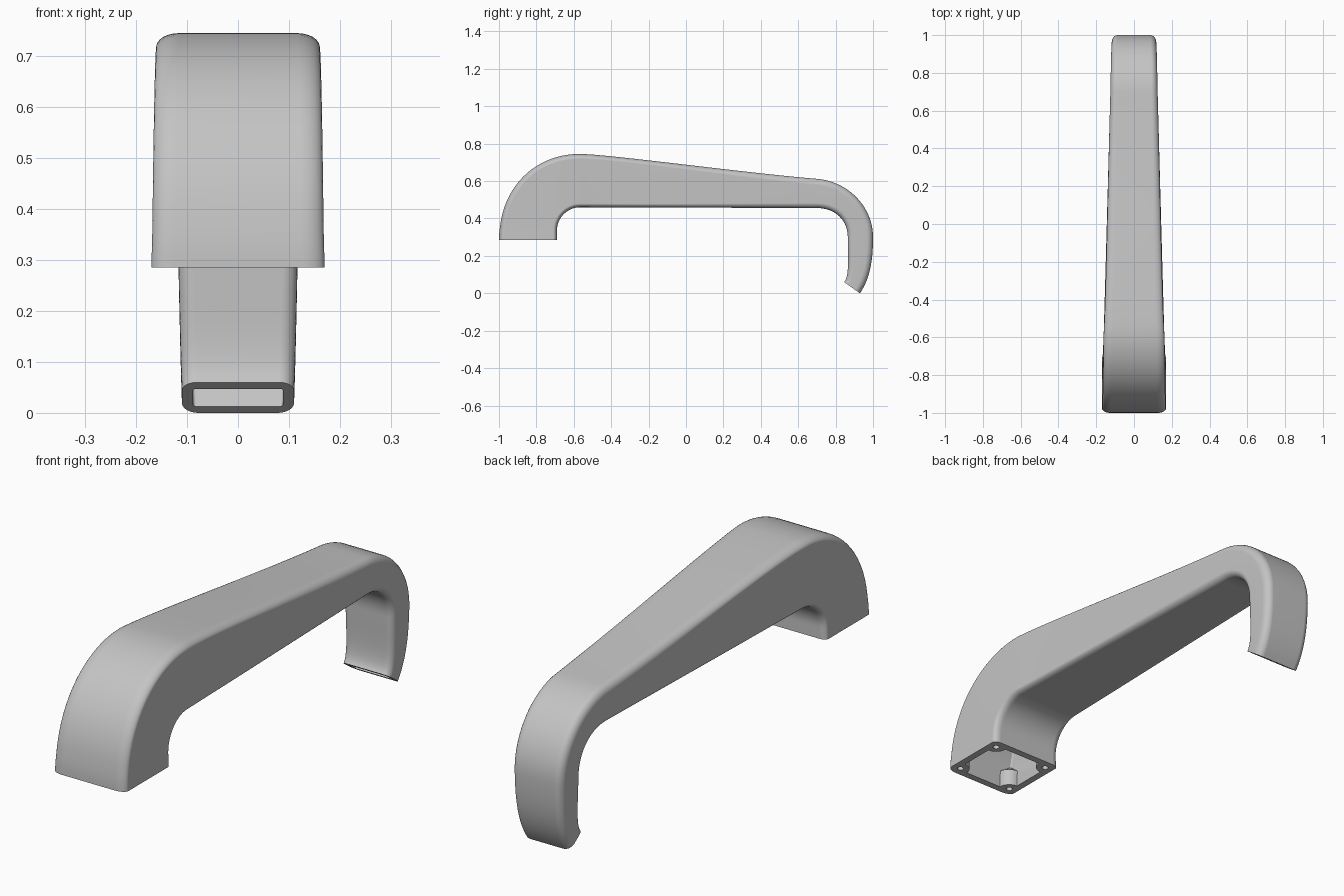
import bpy, bmesh, math
from mathutils import Vector

if "Cube" in bpy.data.objects:
    bpy.data.objects.remove(bpy.data.objects["Cube"], do_unlink=True)

grey = bpy.data.materials.new("light_grey")
grey.use_nodes = True
colour = (0.55, 0.55, 0.55, 1)
grey.diffuse_color = colour
grey.node_tree.nodes["Principled BSDF"].inputs["Base Color"].default_value = colour

BASE_Z = 0.285
ARC = 6   # segments per rounded corner


def bezier(points, t):
    a, b, c, d = (Vector(p) for p in points)
    s = 1 - t
    return a * s**3 + b * 3 * s * s * t + c * 3 * s * t * t + d * t**3


# Each stretch: outer curve, inner curve, (start, end) half widths, steps
STRETCHES = [
    # mounting foot
    ([(-1, BASE_Z), (-1, .31), (-.998, .335), (-.994, .36)],
     [(-.69, BASE_Z), (-.69, .302), (-.69, .318), (-.69, .335)], (.17, .168), 4),
    # front bend
    ([(-.994, .36), (-.965, .6), (-.78, .745), (-.57, .745)],
     [(-.69, .335), (-.69, .404), (-.634, .46), (-.565, .46)], (.168, .16), 20),
    # tapering grip
    ([(-.57, .745), (-.42, .745), (.3, .645), (.7, .612)],
     [(-.565, .46), (-.15, .459), (.28, .457), (.7, .456)], (.16, .125), 24),
    # rear bend
    ([(.7, .612), (.87, .598), (1, .46), (1, .3)],
     [(.7, .456), (.8, .455), (.865, .39), (.865, .3)], (.125, .117), 20),
    # tail
    ([(1, .3), (1, .18), (.985, .08), (.93, 0)],
     [(.865, .3), (.865, .2), (.875, .09), (.845, .06)], (.117, .11), 14),
]


def stations():
    """Yield (outer point, inner point, half width, stretch index, t)."""
    for i, (outer, inner, (w0, w1), steps) in enumerate(STRETCHES):
        for k in range(0 if i == 0 else 1, steps + 1):
            t = k / steps
            yield bezier(outer, t), bezier(inner, t), w0 + (w1 - w0) * t, i, t


def ring(bm, outer, inner, half, inset, near, far, notch=False):
    """Rounded section; near and far are corner radii at the inner and outer edge."""
    depth = (outer - inner).length
    along = (outer - inner) / depth
    verts = []
    for sx, top in ((1, 0), (1, 1), (-1, 1), (-1, 0)):
        rx, rd = far if top else near
        sd = 1 if top else -1
        cx = sx * (half - inset)
        cd = depth - inset if top else inset
        for k in range(ARC + 1):
            # Traverse corners in one rotational direction
            a = math.pi / 2 * (k / ARC if sx * sd > 0 else 1 - k / ARC)
            if notch:
                u, v = math.sin(a), math.cos(a)
            else:
                u, v = 1 - math.cos(a), 1 - math.sin(a)
            x, d = cx - sx * rx * u, cd - sd * rd * v
            p = inner + along * d
            verts.append(bm.verts.new((x, p.x, p.y)))
    return verts


def bridge(bm, a, b):
    n = len(a)
    for k in range(n):
        j = (k + 1) % n
        bm.faces.new((a[k], a[j], b[j], b[k]))


# Hollow handle body: outer skin, cavity skin and the two end rims
bm = bmesh.new()
skins, cavities = [], []
for outer, inner, half, i, t in stations():
    f = min(1, max(0, (outer.x + 0.6) / 1.4))   # foot-to-tail blend
    far = (.045 - .013 * f, .026 + .008 * f)
    near = (.03, .02 + .008 * f)
    skins.append(ring(bm, outer, inner, half, 0, near, far))
    boss = i == 0
    wall = .03 if boss else .022
    r = (.05, .05) if boss else (.006, .006)
    cavities.append(ring(bm, outer, inner, half, wall, r, r, boss))
for skin in (skins, cavities):
    for a, b in zip(skin, skin[1:]):
        bridge(bm, a, b)
for end in (0, -1):
    bridge(bm, skins[end], cavities[end])
bmesh.ops.recalc_face_normals(bm, faces=bm.faces)
mesh = bpy.data.meshes.new("handle_body")
bm.to_mesh(mesh)
bm.free()
mesh.materials.append(grey)
body = bpy.data.objects.new("handle_body", mesh)
bpy.context.collection.objects.link(body)

# Screw holes in the foot corners
bm = bmesh.new()
for x in (-.132, .132):
    for y in (-.96, -.73):
        made = bmesh.ops.create_cone(bm, cap_ends=True, segments=20,
                                     radius1=.013, radius2=.013, depth=.1)
        bmesh.ops.translate(bm, verts=made["verts"], vec=(x, y, BASE_Z))
mesh = bpy.data.meshes.new("screw_hole_cutter")
bm.to_mesh(mesh)
bm.free()
mesh.materials.append(grey)
cutter = bpy.data.objects.new("screw_hole_cutter", mesh)
bpy.context.collection.objects.link(cutter)
cutter.hide_render = True

bpy.ops.object.select_all(action="DESELECT")
bpy.context.view_layer.objects.active = body
body.select_set(True)
cut = body.modifiers.new("screw_holes", "BOOLEAN")
cut.operation = "DIFFERENCE"
cut.solver = "EXACT"
cut.object = cutter
bpy.ops.object.modifier_apply(modifier=cut.name)
bpy.data.objects.remove(cutter, do_unlink=True)

# Smooth skin with crisp rims
bpy.ops.object.shade_smooth_by_angle(angle=math.radians(35))
weighted = body.modifiers.new("even_shading", "WEIGHTED_NORMAL")
weighted.keep_sharp = True
